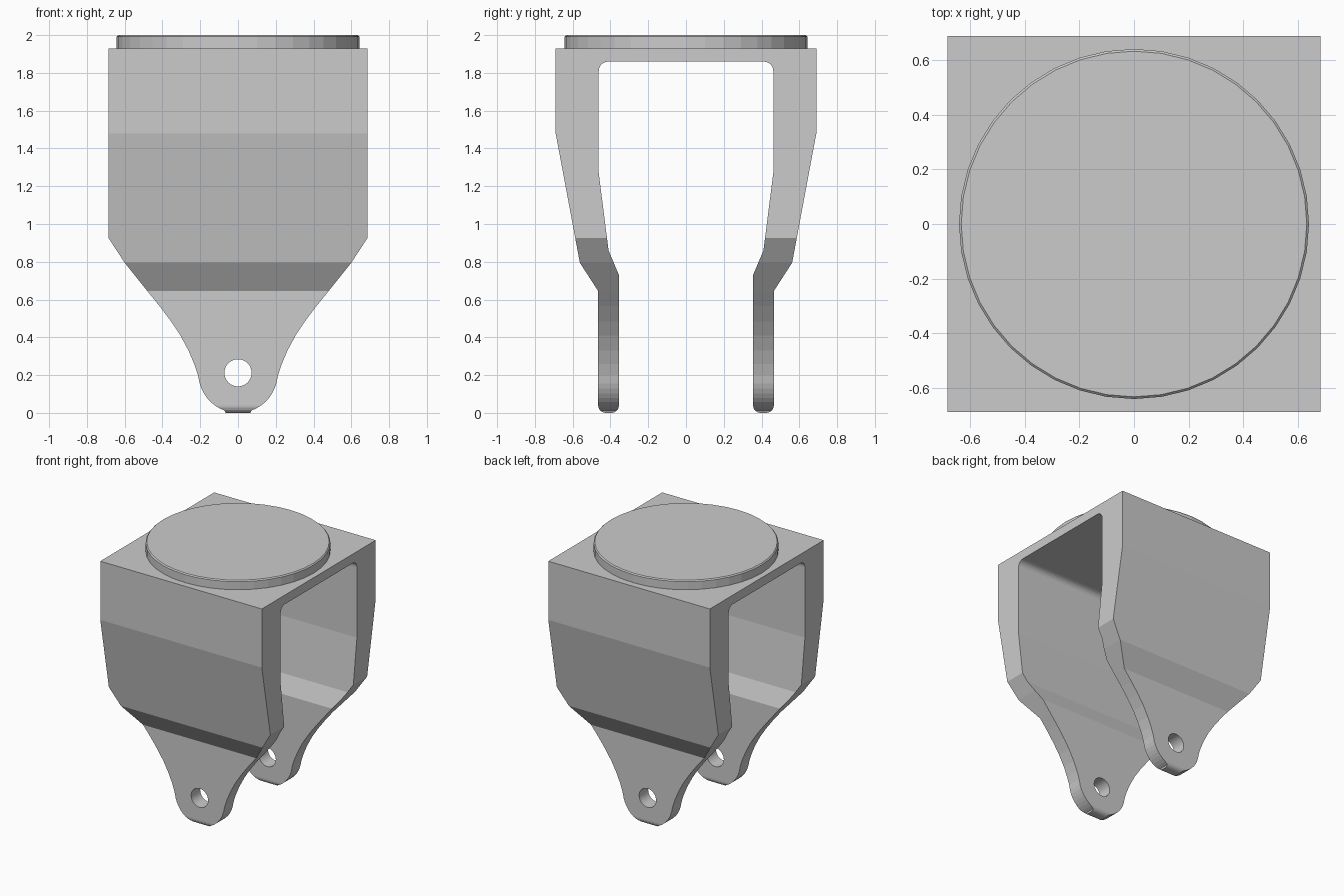
import bpy, bmesh, math
from mathutils import Vector

if "Cube" in bpy.data.objects:
    bpy.data.objects.remove(bpy.data.objects["Cube"], do_unlink=True)

grey = bpy.data.materials.new("metal grey")
grey.use_nodes = True
colour = (0.6, 0.6, 0.6, 1)
grey.diffuse_color = colour
grey.node_tree.nodes["Principled BSDF"].inputs["Base Color"].default_value = colour


def finish(name, bm):
    bmesh.ops.recalc_face_normals(bm, faces=bm.faces)
    mesh = bpy.data.meshes.new(name)
    bm.to_mesh(mesh)
    bm.free()
    mesh.materials.append(grey)
    obj = bpy.data.objects.new(name, mesh)
    bpy.context.collection.objects.link(obj)
    return obj


def prism(name, half, axis, depth):
    """Mirror a half outline and extrude it along x or y, centred."""
    outline = half + [(-a, z) for a, z in reversed(half) if a > 0]
    place = (lambda a, z: (-depth, a, z)) if axis == "x" else (lambda a, z: (a, -depth, z))
    bm = bmesh.new()
    face = bm.faces.new([bm.verts.new(place(a, z)) for a, z in outline])
    ext = bmesh.ops.extrude_face_region(bm, geom=[face])
    move = Vector((2 * depth, 0, 0) if axis == "x" else (0, 2 * depth, 0))
    bmesh.ops.translate(bm, vec=move, verts=[v for v in ext["geom"] if isinstance(v, bmesh.types.BMVert)])
    return finish(name, bm)


def arc(cx, cz, r, start, end, steps):
    angles = [math.radians(start + (end - start) * i / steps) for i in range(steps + 1)]
    return [(cx + r * math.cos(a), cz + r * math.sin(a)) for a in angles]


def cut(target, tool, operation):
    mod = target.modifiers.new(operation.lower(), "BOOLEAN")
    mod.operation, mod.object, mod.solver = operation, tool, "EXACT"
    tool.hide_render = True
    bpy.context.view_layer.objects.active = target
    bpy.ops.object.modifier_apply(modifier=mod.name)
    bpy.data.objects.remove(tool, do_unlink=True)


# Fork body: bent side profile with rounded feet and inner corners
side = [(0.69, 1.93), (0.69, 1.48), (0.562, 0.795), (0.465, 0.645)]
side += arc(0.425, 0.04, 0.04, 0, -90, 5) + arc(0.395, 0.04, 0.04, -90, -180, 5)
side += [(0.355, 0.73), (0.41, 0.86), (0.462, 1.27)]
side += arc(0.412, 1.81, 0.05, 0, 90, 5)
fork = prism("fork_body", side, "x", 0.685)

# Front outline: wide plate narrowing to rounded lugs
front = [(0.8, 2.1), (0.8, 1.5), (0.685, 1.4), (0.685, 0.925), (0.6, 0.795), (0.48, 0.645),
         (0.415, 0.565), (0.355, 0.485), (0.305, 0.41), (0.262, 0.33), (0.232, 0.26), (0.212, 0.2)]
front += arc(0, 0.21, 0.21, -15, -70, 7) + [(0.06, -0.01)]
cut(fork, prism("outline_cutter", front, "y", 1), "INTERSECT")

# Pin holes through both lugs
hole = arc(0, 0.212, 0.072, 90, -90, 16)
hole = [(0, hole[0][1])] + hole[1:-1] + [(0, hole[-1][1])]
cut(fork, prism("hole_cutter", hole, "y", 1), "DIFFERENCE")

# Round cap with a fine chamfer on its rim
bm = bmesh.new()
bmesh.ops.create_cone(bm, cap_ends=True, segments=40, radius1=0.642, radius2=0.642, depth=0.07)
bmesh.ops.translate(bm, vec=(0, 0, 1.965), verts=bm.verts)
rim = [e for e in bm.edges if all(v.co.z > 1.99 for v in e.verts)]
bmesh.ops.bevel(bm, geom=rim, offset=0.008, segments=1, affect="EDGES")
finish("top_cap", bm)
